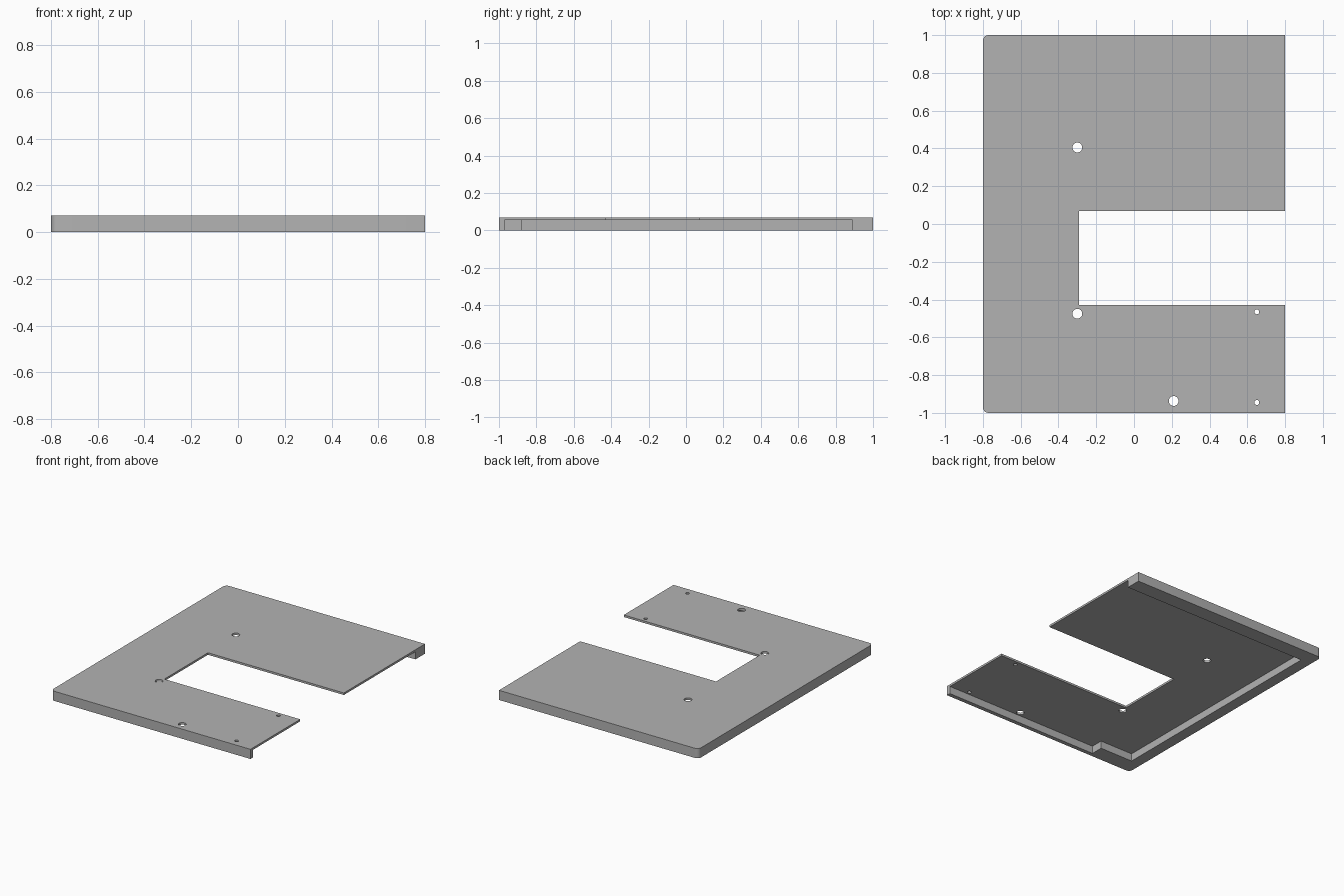
import bpy, bmesh

if "Cube" in bpy.data.objects:
    bpy.data.objects.remove(bpy.data.objects["Cube"])

HEIGHT = 0.07
PLATE_UNDERSIDE = 0.055

grey = bpy.data.materials.new("plain_grey")
grey.use_nodes = True
grey.diffuse_color = (0.45, 0.45, 0.45, 1)
grey.node_tree.nodes["Principled BSDF"].inputs["Base Color"].default_value = grey.diffuse_color


def prism(name, outline, bottom, top, rounded=0):
    """Extrude an outline upwards, rounding the upright edges on the -x side."""
    bm = bmesh.new()
    face = bm.faces.new([bm.verts.new((x, y, bottom)) for x, y in outline])
    made = bmesh.ops.extrude_face_region(bm, geom=[face])["geom"]
    bmesh.ops.translate(bm, vec=(0, 0, top - bottom),
                        verts=[g for g in made if isinstance(g, bmesh.types.BMVert)])
    if rounded:
        uprights = [e for e in bm.edges
                    if all(v.co.x < 0 for v in e.verts)
                    and abs(e.verts[0].co.z - e.verts[1].co.z) > 0.01]
        bmesh.ops.bevel(bm, geom=uprights, offset=rounded, segments=6,
                        profile=0.5, affect='EDGES')
    bmesh.ops.recalc_face_normals(bm, faces=bm.faces)
    mesh = bpy.data.meshes.new(name)
    bm.to_mesh(mesh)
    bm.free()
    obj = bpy.data.objects.new(name, mesh)
    bpy.context.collection.objects.link(obj)
    return obj


def rectangle(x0, x1, y0, y1):
    return [(x0, y0), (x1, y0), (x1, y1), (x0, y1)]


# Cover slab with two rounded corners
cover = prism("cover_plate", rectangle(-0.8, 0.8, -1, 1), 0, HEIGHT, rounded=0.03)
cover.data.materials.append(grey)

# Hollow underside, open on the +x side, leaving a stepped rim
cutters = [prism("underside_cutter",
                 [(-0.717, 0.89), (-0.717, -0.88), (-0.45, -0.88),
                  (-0.45, -0.97), (0.9, -0.97), (0.9, 0.89)],
                 -0.1, PLATE_UNDERSIDE)]

# Slot open to the +x side
cutters.append(prism("slot_cutter", rectangle(-0.29, 0.9, -0.43, 0.07), -0.2, 0.2))

# Cable and screw holes
for x, y, radius in [(-0.3, 0.405, 0.026), (-0.3, -0.475, 0.026), (0.21, -0.937, 0.026),
                     (0.65, -0.465, 0.013), (0.65, -0.945, 0.013)]:
    bpy.ops.mesh.primitive_cylinder_add(vertices=32, radius=radius, depth=0.3, location=(x, y, 0))
    bpy.context.object.name = "hole_cutter"
    cutters.append(bpy.context.object)

bpy.ops.object.select_all(action='DESELECT')
bpy.context.view_layer.objects.active = cover
cover.select_set(True)
for cutter in cutters:
    cutter.hide_render = True
    cut = cover.modifiers.new(cutter.name, 'BOOLEAN')
    cut.operation = 'DIFFERENCE'
    cut.solver = 'EXACT'
    cut.object = cutter
    bpy.ops.object.modifier_apply(modifier=cut.name)
    bpy.data.objects.remove(cutter)

bpy.ops.object.shade_smooth_by_angle()
